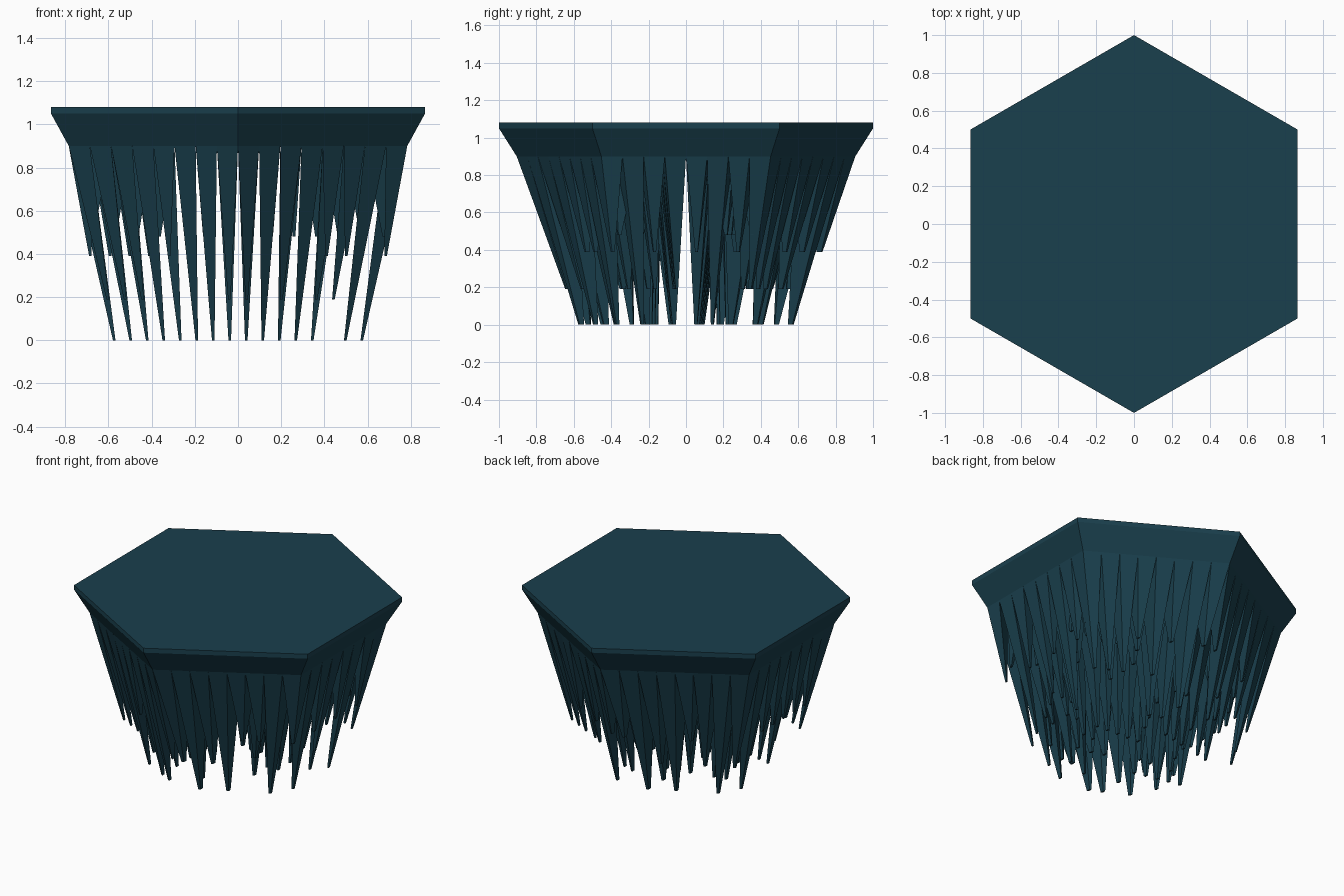
import bpy, bmesh, math, random

cube = bpy.data.objects.get("Cube")
if cube:
    bpy.data.objects.remove(cube, do_unlink=True)

random.seed(5)
BASE_Z = 0.9
RADIUS = 0.905
HALF_W = RADIUS * math.cos(math.radians(30))
N = 8                                   # cells along each hexagon edge

# Dark teal rock
rock = bpy.data.materials.new("dark teal rock")
color = (0.010, 0.050, 0.074, 1)
rock.diffuse_color = color
rock.use_nodes = True
rock.node_tree.nodes["Principled BSDF"].inputs["Base Color"].default_value = color


def make_object(name, bm):
    mesh = bpy.data.meshes.new(name)
    bm.to_mesh(mesh)
    bm.free()
    mesh.materials.append(rock)
    obj = bpy.data.objects.new(name, mesh)
    bpy.context.collection.objects.link(obj)
    return obj


def bridge(bm, lower, upper):
    n = len(lower)
    for i in range(n):
        j = (i + 1) % n
        bm.faces.new((lower[i], lower[j], upper[j], upper[i]))


# Hexagonal slab: sloped skirt, thin upright rim, flat top
bm = bmesh.new()
rings = []
for radius, z in ((RADIUS, BASE_Z), (1, 1.05), (1, 1.08)):
    rings.append([bm.verts.new((radius * math.cos(a), radius * math.sin(a), z))
                  for a in (math.radians(30 + 60 * k) for k in range(6))])
bridge(bm, rings[0], rings[1])
bridge(bm, rings[1], rings[2])
bm.faces.new(rings[2])
make_object("hexagonal_slab", bm)

# Hanging spikes: each cell of the underside tapers to a small blunt tip.
# Long ones lean toward the middle, the shortest lean slightly outward.
LEAN = {0.0: 0.78, 0.19: 0.82, 0.39: 0.93, 0.48: 1.06}
LONGEST, LONG, SHORT, SHORTEST = LEAN
TIP_SIZE = 0.12


def grid_point(col, row):
    x = HALF_W * col / N
    half = RADIUS * (1 - 0.5 * abs(col) / N)
    return x, half * (2 * row / N - 1)


def add_spike(bm, col, row, tip_z):
    corners = [grid_point(col, row), grid_point(col + 1, row),
               grid_point(col + 1, row + 1), grid_point(col, row + 1)]
    cx = sum(c[0] for c in corners) / 4
    cy = sum(c[1] for c in corners) / 4
    s = LEAN[tip_z]
    top = [bm.verts.new((x, y, BASE_Z)) for x, y in corners]
    tip = [bm.verts.new((cx * s + (x - cx) * TIP_SIZE,
                         cy * s + (y - cy) * TIP_SIZE, tip_z)) for x, y in corners]
    bridge(bm, tip, top)
    bm.faces.new(reversed(tip))


bm = bmesh.new()
for col in range(-N, N):
    # The shortest spikes only grow inside the outer ring
    outer_col = col in (-N, N - 1)
    lengths = []
    for row in range(N):
        inside = not outer_col and 0 < row < N - 1
        lengths.append(random.choices(list(LEAN), weights=(3, 3, 3, 4 * inside))[0])
    if col == 5:                        # one column has no full-length spike
        lengths = [max(z, LONG) for z in lengths]
        lengths[3] = LONG
    else:
        lengths[random.randint(1, N - 2)] = LONGEST
    if col in (-1, 0):                  # front and back corners
        lengths[0], lengths[-1] = LONG, SHORT
    if col in (-2, 1):                  # long spikes beside the corners
        lengths[0] = lengths[-1] = LONGEST
    if outer_col:
        lengths[2] = SHORT
    for row, tip_z in enumerate(lengths):
        add_spike(bm, col, row, tip_z)
make_object("hanging_spikes", bm)
